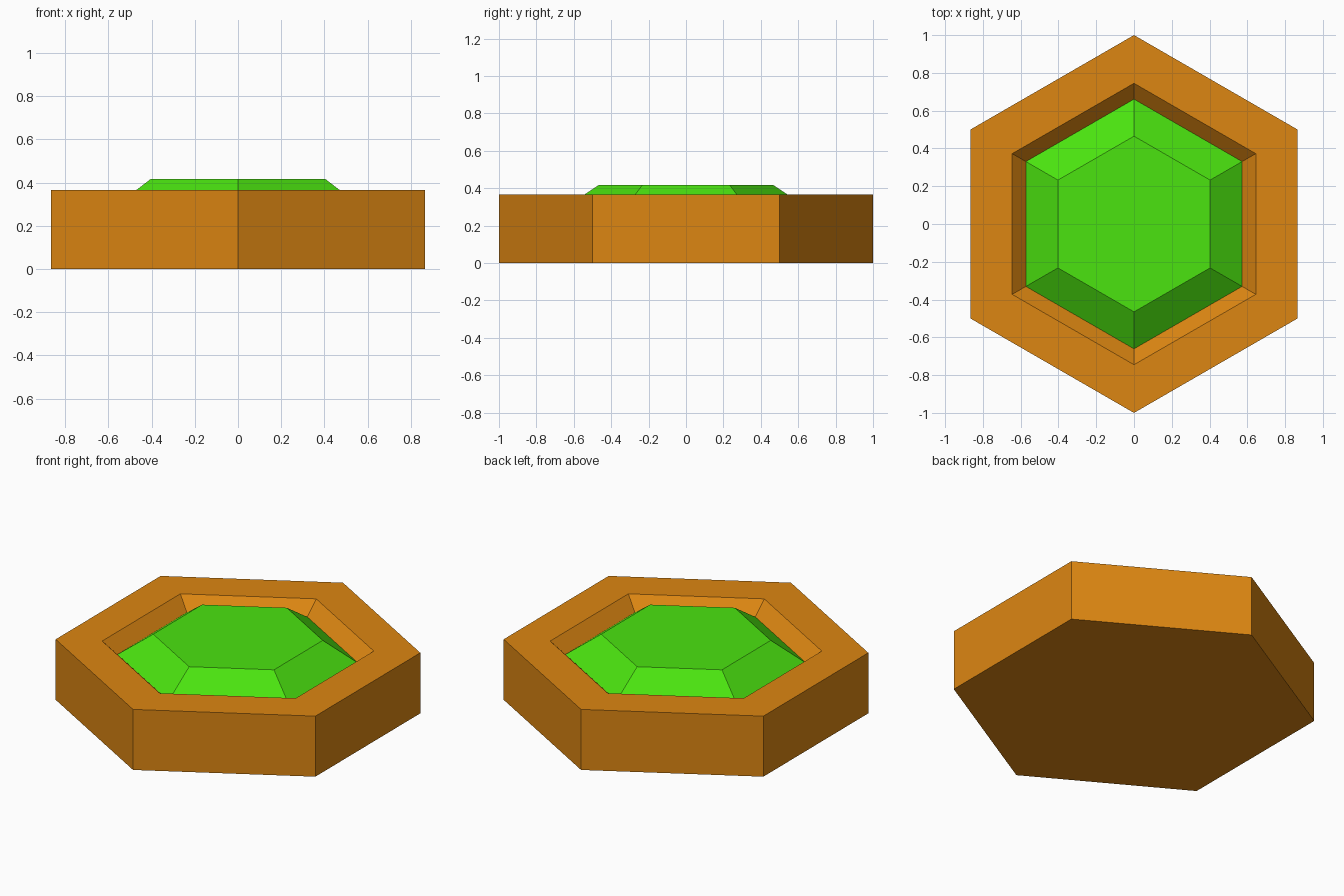
import bpy
import bmesh
from math import sin, cos, pi

cube = bpy.data.objects.get("Cube")
if cube:
    bpy.data.objects.remove(cube, do_unlink=True)


def make_material(name, rgb):
    mat = bpy.data.materials.new(name)
    mat.use_nodes = True
    mat.diffuse_color = (*rgb, 1)
    bsdf = mat.node_tree.nodes["Principled BSDF"]
    bsdf.inputs["Base Color"].default_value = (*rgb, 1)
    bsdf.inputs["Roughness"].default_value = 0.6
    return mat


def hex_solid(name, profile, mat, sides=6):
    """Sweep a (radius, height) profile around z and cap both ends."""
    bm = bmesh.new()
    rings = []
    for r, z in profile:
        angles = [2 * pi * i / sides for i in range(sides)]
        rings.append([bm.verts.new((r * sin(a), r * cos(a), z)) for a in angles])
    for low, high in zip(rings, rings[1:]):
        for i in range(sides):
            j = (i + 1) % sides
            bm.faces.new((low[i], low[j], high[j], high[i]))
    bm.faces.new(rings[0])
    bm.faces.new(rings[-1])
    bmesh.ops.recalc_face_normals(bm, faces=bm.faces)
    mesh = bpy.data.meshes.new(name)
    bm.to_mesh(mesh)
    bm.free()
    mesh.materials.append(mat)
    obj = bpy.data.objects.new(name, mesh)
    bpy.context.collection.objects.link(obj)
    return obj


orange = make_material("amber_orange", (0.72, 0.24, 0.006))
green = make_material("gem_green", (0.07, 0.77, 0.005))

# Setting: outer wall, flat rim, sloped recess and recess floor
hex_solid("setting", [(1, 0), (1, 0.365), (0.745, 0.365), (0.62, 0.25)], orange)

# Gem: bevelled side facets sunk into the recess, flat table on top
hex_solid("gem", [(0.68, 0.275), (0.465, 0.418)], green)
